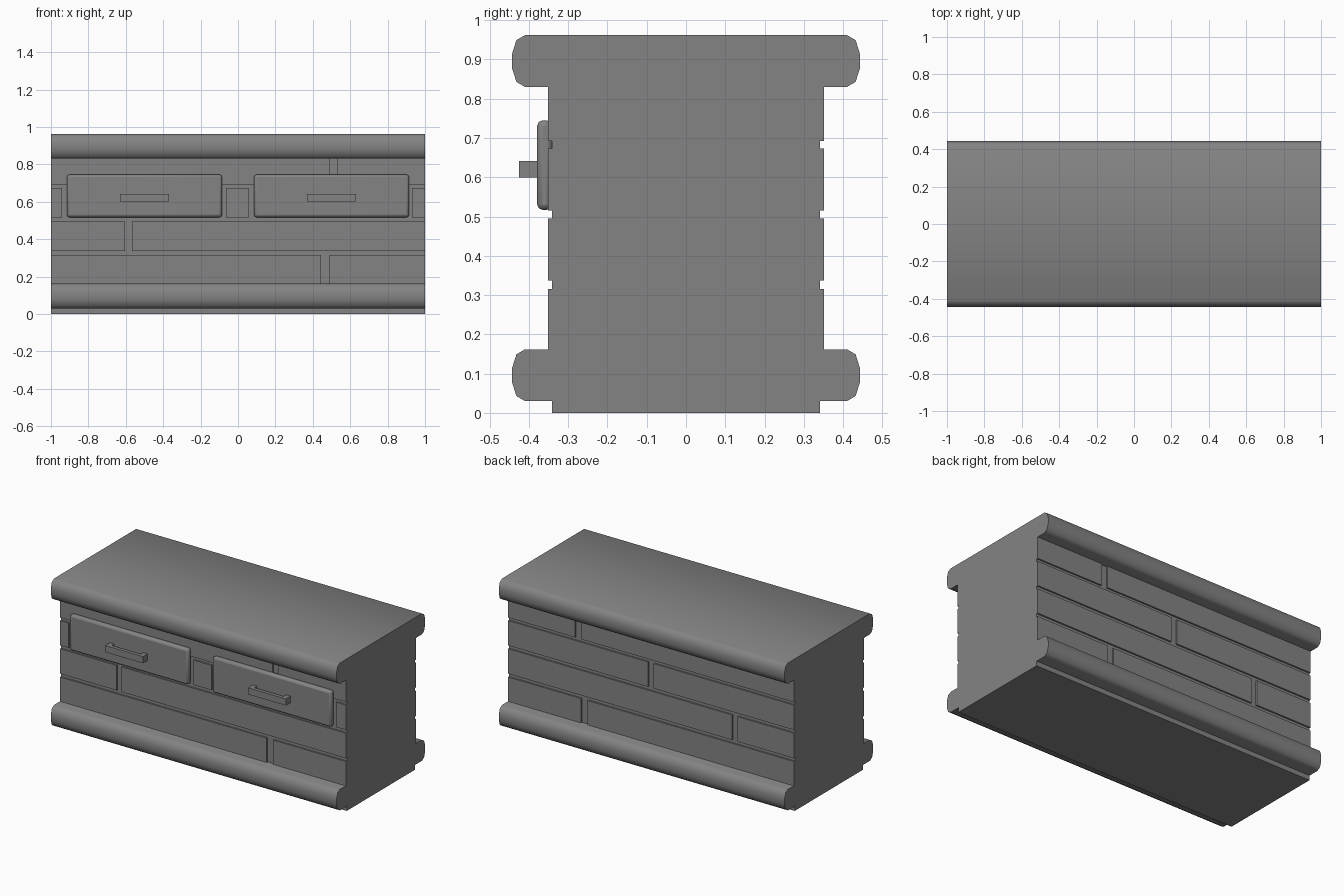
import bpy, bmesh, math

if "Cube" in bpy.data.objects:
    bpy.data.objects.remove(bpy.data.objects["Cube"])

grey = bpy.data.materials.new("mid_grey")
grey.diffuse_color = (0.23, 0.23, 0.23, 1)
grey.use_nodes = True
grey.node_tree.nodes["Principled BSDF"].inputs["Base Color"].default_value = grey.diffuse_color


def make_object(name, bm):
    bmesh.ops.recalc_face_normals(bm, faces=bm.faces)
    me = bpy.data.meshes.new(name)
    bm.to_mesh(me)
    bm.free()
    me.materials.append(grey)
    ob = bpy.data.objects.new(name, me)
    bpy.context.collection.objects.link(ob)
    return ob


def add_box(bm, x0, x1, y0, y1, z0, z1):
    vs = bmesh.ops.create_cube(bm, size=1)["verts"]
    for v in vs:
        v.co = (x1 if v.co.x > 0 else x0,
                y1 if v.co.y > 0 else y0,
                z1 if v.co.z > 0 else z0)


def box(name, *dims):
    bm = bmesh.new()
    add_box(bm, *dims)
    return make_object(name, bm)


def smooth(ob, angle=50):
    bpy.ops.object.select_all(action='DESELECT')
    ob.select_set(True)
    bpy.context.view_layer.objects.active = ob
    bpy.ops.object.shade_smooth_by_angle(angle=math.radians(angle))


def slab(name, zc):
    """Full-depth slab with rounded front and back edges, extruded along x."""
    edge = [(0.41, -0.066), (0.432, -0.053), (0.443, -0.018),
            (0.443, 0.018), (0.432, 0.053), (0.41, 0.066)]
    profile = edge + [(-y, -z) for y, z in edge]
    bm = bmesh.new()
    face = bm.faces.new([bm.verts.new((-1, y, zc + z)) for y, z in profile])
    ext = bmesh.ops.extrude_face_region(bm, geom=[face], use_keep_orig=True)
    for g in ext["geom"]:
        if isinstance(g, bmesh.types.BMVert):
            g.co.x = 1
    smooth(make_object(name, bm))


# Carcass: plinth, core and the two rounded slabs
CORE, FACE = 0.341, 0.351
box("plinth", -1, 1, -CORE, CORE, 0, 0.03)
box("core", -1, 1, -CORE, CORE, 0.162, 0.83)
slab("bottom_slab", 0.096)
slab("top_slab", 0.896)

# Planks: each row is its height range and x ranges, separated by grooves
row1 = (0.162, 0.316, [(-1, 0.445), (0.49, 1)])
row2 = (0.337, 0.495, [(-1, -0.605), (-0.568, 1)])
row3_front = (0.516, 0.673, [(-1, -0.94), (-0.065, 0.06), (0.93, 1)])
row3_back = (0.516, 0.673, [(-1, -0.02), (0.02, 1)])
row4 = (0.692, 0.83, [(-1, 0.488), (0.53, 1)])


def planks(name, rows, y0, y1):
    bm = bmesh.new()
    for z0, z1, spans in rows:
        for x0, x1 in spans:
            add_box(bm, x0, x1, y0, y1, z0, z1)
    make_object(name, bm)


planks("front_planks", [row1, row2, row3_front, row4], -FACE, -CORE)
planks("back_planks", [row1, row2, row3_back, row4], CORE, FACE)

# Drawers with rounded edges and bracket handles
for side, xc in (("left", -0.5), ("right", 0.5)):
    front = box(side + "_drawer", xc - 0.415, xc + 0.415, -0.379, -CORE, 0.517, 0.745)
    bev = front.modifiers.new("rounded_edges", 'BEVEL')
    bev.width = 0.014
    bev.segments = 2
    smooth(front)

    bm = bmesh.new()
    h = 0.132
    add_box(bm, xc - h, xc + h, -0.425, -0.403, 0.60, 0.642)
    add_box(bm, xc - h, xc - h + 0.03, -0.403, -0.378, 0.60, 0.642)
    add_box(bm, xc + h - 0.03, xc + h, -0.403, -0.378, 0.60, 0.642)
    make_object(side + "_handle", bm)
